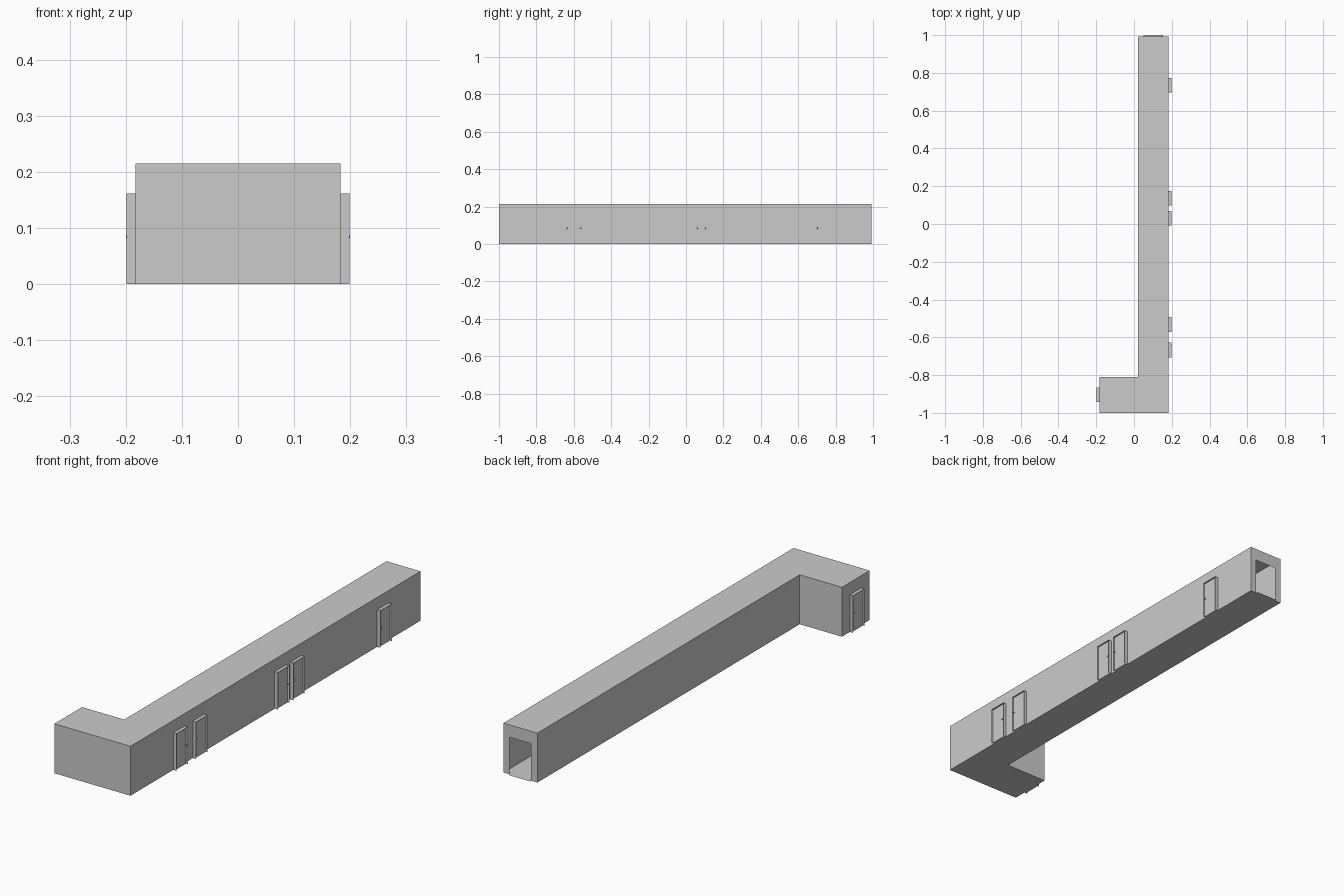
import bpy, bmesh
from mathutils import Vector, Matrix

if "Cube" in bpy.data.objects:
    bpy.data.objects.remove(bpy.data.objects["Cube"])

H, DOOR_H, DOOR_W, DEPTH = 0.215, 0.161, 0.078, 0.0155
XR, XL, XI = 0.183, -0.183, 0.02        # right wall, left wall, inner corner
Y0, YI, Y1 = -1.0, -0.81, 0.992         # front wall, inner corner, far end
UP = Vector((0, 0, 1))


def finish(bm, name):
    bmesh.ops.remove_doubles(bm, verts=bm.verts, dist=1e-5)
    me = bpy.data.meshes.new(name)
    bm.to_mesh(me)
    bm.free()
    ob = bpy.data.objects.new(name, me)
    bpy.context.collection.objects.link(ob)
    return ob


def face(bm, pts):
    return bm.faces.new([bm.verts.new(p) for p in pts])


def wall(name, p, q, openings=()):
    """Thin wall from p to q with door openings (start, end) along its length."""
    bm = bmesh.new()
    p, q = Vector((*p, 0)), Vector((*q, 0))
    d = (q - p).normalized()

    def panel(a, b, z0, z1):
        face(bm, [p + d * a + UP * z0, p + d * b + UP * z0,
                  p + d * b + UP * z1, p + d * a + UP * z1])
    at = 0
    for a, b in sorted(openings):
        panel(at, a, 0, H)
        panel(a, b, DOOR_H, H)
        at = b
    panel(at, (q - p).length, 0, H)
    return finish(bm, name)


def door(name, x, y, side, knob_side):
    """Jamb projecting from the wall, recessed leaf and a knob on each face."""
    w, xo, xm = DOOR_W / 2, x + side * DEPTH, x + side * DEPTH / 2
    bm = bmesh.new()
    prof = [(y - w, 0), (y - w, DOOR_H), (y + w, DOOR_H), (y + w, 0)]
    for (ya, za), (yb, zb) in zip(prof, prof[1:]):
        face(bm, [(x, ya, za), (x, yb, zb), (xo, yb, zb), (xo, ya, za)])
    face(bm, [(x, y - w, 0), (xm, y - w, 0), (xm, y + w, 0), (x, y + w, 0)])
    finish(bm, name + "_jamb")

    bm = bmesh.new()
    face(bm, [(xm, ya, za) for ya, za in prof])
    finish(bm, name + "_leaf")

    bm = bmesh.new()
    ky = y + knob_side * (w - 0.008)
    for s in (-1, 1):
        bmesh.ops.create_uvsphere(bm, u_segments=12, v_segments=8, radius=0.0033,
                                  matrix=Matrix.Translation((xm + s * 0.006, ky, 0.084)))
    bmesh.ops.create_cone(bm, segments=8, radius1=0.0015, radius2=0.0015, depth=0.01,
                          cap_ends=True, matrix=Matrix.Translation((xm, ky, 0.084))
                          @ Matrix.Rotation(1.5708, 4, 'Y'))
    ob = finish(bm, name + "_knob")
    for f in ob.data.polygons:
        f.use_smooth = True


# Floor and ceiling of the L-shaped corridor
plan = [(XL, Y0), (XR, Y0), (XR, Y1), (XI, Y1), (XI, YI), (XL, YI)]
for name, z in (("floor", 0), ("ceiling", H)):
    bm = bmesh.new()
    face(bm, [(x, y, z) for x, y in plan])
    if z == 0:   # threshold strip at the open end
        face(bm, [(0.05, Y1, 0), (0.154, Y1, 0), (0.154, 1, 0), (0.05, 1, 0)])
    finish(bm, name)

# Walls
right_doors = [(-0.667, 1), (-0.532, -1), (0.030, 1), (0.136, -1), (0.734, -1)]
left_y = -0.904
span = lambda y: (y - DOOR_W / 2 - Y0, y + DOOR_W / 2 - Y0)
wall("front_wall", (XL, Y0), (XR, Y0))
wall("right_wall", (XR, Y0), (XR, Y1), [span(y) for y, _ in right_doors])
wall("end_wall", (XI, Y1), (XR, Y1), [(0.03, 0.134)])
wall("inner_wall", (XI, YI), (XI, Y1))
wall("return_wall", (XL, YI), (XI, YI))
wall("left_wall", (XL, Y0), (XL, YI), [span(left_y)])

# Doors
for i, (y, k) in enumerate(right_doors):
    door(f"right_door_{i + 1}", XR, y, 1, k)
door("left_door", XL, left_y, -1, 1)
